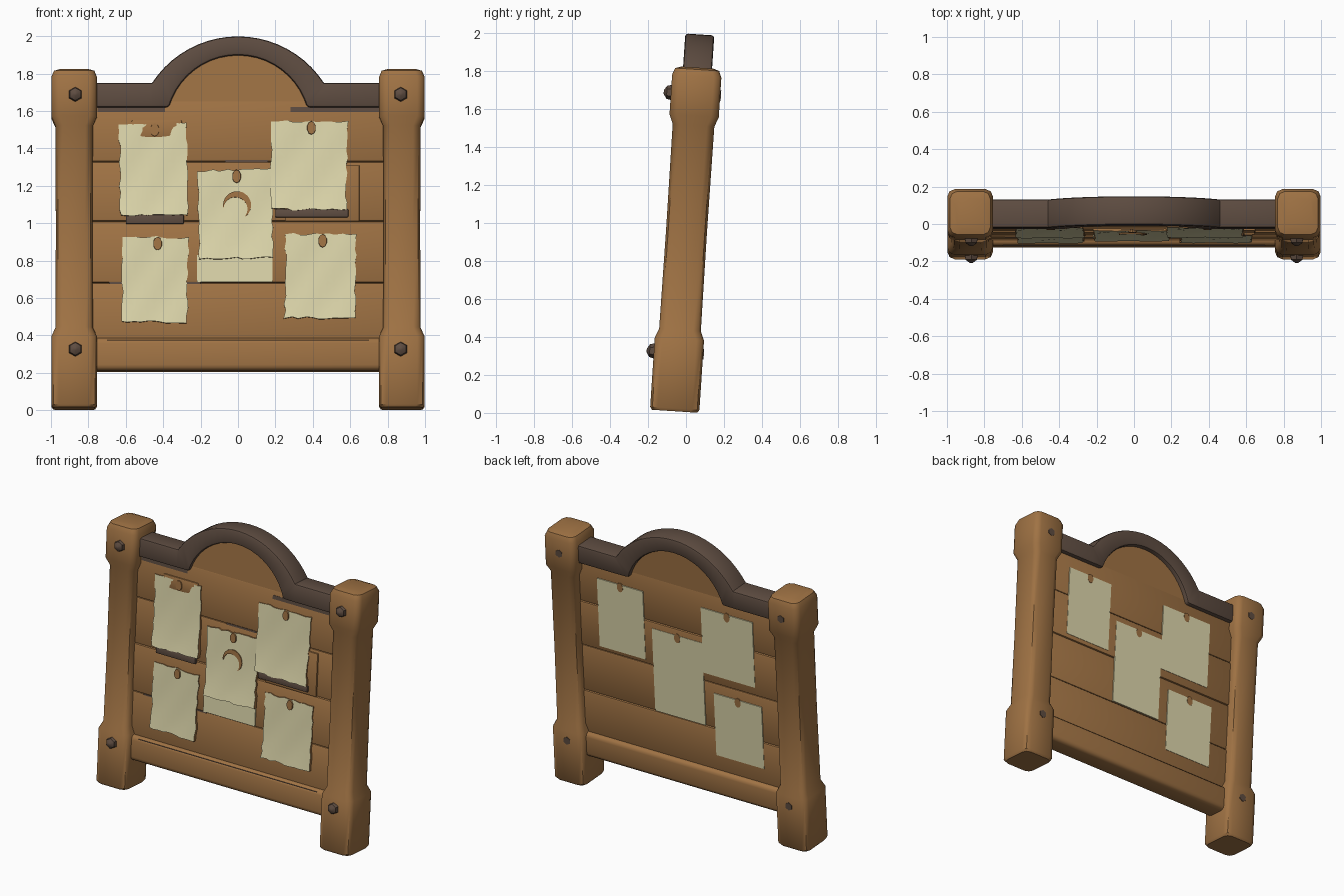
import bpy, bmesh, math, random
from mathutils import Matrix

if "Cube" in bpy.data.objects:
    bpy.data.objects.remove(bpy.data.objects["Cube"])

random.seed(4)
LEAN = Matrix.Translation((0, -0.06, 0.0087)) @ Matrix.Rotation(math.radians(-3.78), 4, 'X')


def material(name, rgb):
    m = bpy.data.materials.new(name)
    m.diffuse_color = (*rgb, 1)
    m.use_nodes = True
    m.node_tree.nodes["Principled BSDF"].inputs["Base Color"].default_value = m.diffuse_color
    return m


WOOD = material("warm_wood", (0.352, 0.171, 0.058))
DARK = material("dark_wood", (0.112, 0.073, 0.053))
PAPER = material("old_paper", (0.73, 0.68, 0.41))


def finish(bm, name, *mats):
    """Lean the part back with the whole board and link it."""
    bmesh.ops.recalc_face_normals(bm, faces=bm.faces)
    if len(mats) > 1:  # second material on the sides and back
        bm.normal_update()
        for f in bm.faces:
            f.material_index = 0 if f.normal.y < -0.5 else 1
    me = bpy.data.meshes.new(name)
    bm.to_mesh(me)
    bm.free()
    me.transform(LEAN)
    for m in mats:
        me.materials.append(m)
    ob = bpy.data.objects.new(name, me)
    bpy.context.collection.objects.link(ob)
    return ob


def box(name, x0, x1, y0, y1, z0, z1, mat, bevel=0.0, seg=2):
    bm = bmesh.new()
    bmesh.ops.create_cube(bm, size=1)
    for v in bm.verts:
        v.co = ((x0 + x1) / 2 + v.co.x * (x1 - x0), (y0 + y1) / 2 + v.co.y * (y1 - y0),
                (z0 + z1) / 2 + v.co.z * (z1 - z0))
    if bevel:
        bmesh.ops.bevel(bm, geom=bm.edges[:], offset=bevel, segments=seg, profile=0.5, affect='EDGES')
    return finish(bm, name, mat)


def strip(name, inner, outer, y0, y1, mat, bevel=0.0):
    """Extrude the band between two matching x-z lines."""
    bm = bmesh.new()
    a = [bm.verts.new((x, y0, z)) for x, z in inner]
    b = [bm.verts.new((x, y0, z)) for x, z in outer]
    faces = [bm.faces.new((a[i], a[i + 1], b[i + 1], b[i])) for i in range(len(a) - 1)]
    ext = bmesh.ops.extrude_face_region(bm, geom=faces, use_keep_orig=True)
    for v in ext["geom"]:
        if isinstance(v, bmesh.types.BMVert):
            v.co.y = y1
    bmesh.ops.recalc_face_normals(bm, faces=bm.faces)
    if bevel:
        sharp = [e for e in bm.edges if len(e.link_faces) == 2 and e.calc_face_angle() > 1.0]
        bmesh.ops.bevel(bm, geom=sharp, offset=bevel, segments=2, profile=0.5, affect='EDGES')
    return finish(bm, name, mat)


def arc(cx, cz, r, a0, a1, n):
    return [(cx + r * math.cos(math.radians(a0 + (a1 - a0) * i / n)),
             cz + r * math.sin(math.radians(a0 + (a1 - a0) * i / n))) for i in range(n + 1)]


def post(name, cx):
    """Square post with thick rounded blocks at foot and head."""
    levels = [(0, .112, .12), (.015, .122, .13), (.38, .122, .13), (.43, .1, .11), (.95, .098, .108),
              (1.51, .1, .11), (1.56, .122, .13), (1.77, .122, .13), (1.805, .108, .116), (1.815, .08, .085)]
    bm = bmesh.new()
    rings = []
    for z, hx, hy in levels:
        c = 0.04
        ring = []
        for k, (sx, sy) in enumerate(((1, 1), (-1, 1), (-1, -1), (1, -1))):
            for j in range(3):
                a = math.radians(90 * k + 45 * j)
                ring.append(bm.verts.new((cx + sx * (hx - c) + c * math.cos(a),
                                          sy * (hy - c) + c * math.sin(a), z)))
        rings.append(ring)
    for r, s in zip(rings, rings[1:]):
        for i in range(12):
            bm.faces.new((r[i], r[(i + 1) % 12], s[(i + 1) % 12], s[i]))
    bm.faces.new(rings[0])
    bm.faces.new(rings[-1])
    finish(bm, name, WOOD)


def stud(name, x, z, y0, y1, r0, r1, mat, sides=6, stretch=1):
    """Short peg pointing along y, from y0 (radius r0) to y1 (radius r1)."""
    bm = bmesh.new()
    bmesh.ops.create_cone(bm, cap_ends=True, segments=sides, radius1=r0, radius2=r1, depth=1)
    for v in bm.verts:
        px, py, pz = v.co
        v.co = (x + px, y0 + (pz + 0.5) * (y1 - y0), z + py * stretch)
    finish(bm, name, mat)


def paper(name, x0, x1, z0, z1, curl, skew=0.0):
    """Ragged sheet whose lower edge curls off the board; brown at its sides."""
    nx, nz = 10, 12
    bm = bmesh.new()
    grid = []
    for j in range(nz + 1):
        t = j / nz
        row = []
        for i in range(nx + 1):
            s = i / nx
            edge = i in (0, nx) or j in (0, nz)
            wob = random.uniform(-.006, .006) if edge else 0
            y = -0.059 - curl * t ** 3 - 0.004 * math.sin(5 * s + 4 * t) ** 2
            row.append(bm.verts.new((x0 + (x1 - x0) * s + wob + skew * t, y,
                                     z1 + (z0 - z1) * t + wob + skew * (s - .5))))
        grid.append(row)
    faces = [bm.faces.new((grid[j][i], grid[j][i + 1], grid[j + 1][i + 1], grid[j + 1][i]))
             for j in range(nz) for i in range(nx)]
    ext = bmesh.ops.extrude_face_region(bm, geom=faces, use_keep_orig=True)
    for v in ext["geom"]:
        if isinstance(v, bmesh.types.BMVert):
            v.co.y = -0.045
    finish(bm, name, PAPER, WOOD)
    # brown tack notch at the top edge
    stud(name + "_tack", (x0 + x1) / 2 + .01, z1 - .035, -0.05, -0.069, .025, .023, WOOD, 10, 1.5)


# Posts with dark studs in front and flat peg ends behind
for side, s in (("left", -1), ("right", 1)):
    post(side + "_post", s * 0.876)
    for part, z in (("lower", 0.31), ("upper", 1.675)):
        stud(f"{side}_{part}_stud", s * .87, z, -.12, -.152, .042, .034, DARK)
        stud(f"{side}_{part}_stud_tip", s * .87, z, -.152, -.168, .034, .01, DARK)
        stud(f"{side}_{part}_peg_end", s * .87, z, .125, .134, .028, .028, DARK)

# Bottom rail and plank panel
box("bottom_rail", -.8, .8, -.08, .08, .2, .375, WOOD, .03, 3)
edges = [.34, .67, 1.0, 1.32, 1.65]
for i in range(4):
    d = .004 * (i % 2)
    box(f"plank_{i + 1}", -.82, .82, -.05 - d, .05 - d, edges[i], edges[i + 1], WOOD, .012)

# Rounded board filling the arch
top = arc(0, 1.505, .41, 165, 15, 24)
strip("arch_board", [(x, 1.58) for x, z in top], top, -.052, .045, WOOD)

# Dark top rail rising into the arch
lower = [(-.8, 1.61), (-.46, 1.61)] + arc(0, 1.505, .384, 164, 16, 20) + [(.46, 1.61), (.8, 1.61)]
upper = [(-.8, 1.74), (-.47, 1.74)] + arc(0, 1.442, .548, 147, 33, 20) + [(.47, 1.74), (.8, 1.74)]
strip("arched_top_rail", lower, upper, -.075, .078, DARK, .014)

# Dark gaps between planks
for i, (x0, x1, z0, z1) in enumerate([(-.75, -.39, 1.585, 1.612), (.28, .77, 1.585, 1.612),
                                      (-.07, .16, 1.315, 1.328), (-.69, -.2, .664, .674)]):
    box(f"dark_gap_{i + 1}", x0, x1, -.056, -.048, z0, z1, DARK)
box("rail_groove", -.7, .7, -.0803, -.076, .359, .363, DARK)

# Pinned papers: x0, x1, z0, z1, curl, skew
SHEETS = {"upper_left_paper": (-.635, -.275, 1.03, 1.525, .022, .006),
          "upper_right_paper": (.18, .585, 1.06, 1.535, .022, -.006),
          "lower_left_paper": (-.615, -.265, .46, .915, .012, -.008),
          "lower_right_paper": (.255, .63, .48, .93, .012, -.006),
          "middle_paper": (-.215, .18, .80, 1.275, .024, .008)}
for name, spec in SHEETS.items():
    paper(name, *spec)
box("middle_paper_lower_flap", -.22, .185, -.062, -.045, .675, .82, PAPER)
box("upper_left_paper_shadow", -.60, -.29, -.075, -.045, .985, 1.035, DARK, .006)
box("upper_right_paper_shadow", .20, .59, -.075, -.045, 1.02, 1.065, DARK, .006)
box("upper_right_backing", .25, .65, -.062, -.045, 1.0, 1.30, WOOD, .006)
box("upper_left_backing", -.57, -.30, -.062, -.045, 1.45, 1.54, WOOD, .006)

# Crescent mark on the middle paper
n = 18
out = arc(-.005, 1.085, .075, -55, 190, n)
inn = [(-.005 + (x + .005) * k, 1.085 + (z - 1.085) * k)
       for i, (x, z) in enumerate(out) for k in [1 - .45 * math.sin(math.pi * (i + .3) / (n + .6))]]
strip("crescent_mark", inn, out, -.069, -.061, WOOD)

# Paper marks showing on the back
for name, (x0, x1, z0, z1, _, _) in SHEETS.items():
    if name != "lower_left_paper":
        z0 = .675 if name == "middle_paper" else z0
        box(name + "_back", -x1, -x0, .044, .0525, z0, z1, PAPER)
        stud(name + "_back_notch", -(x0 + x1) / 2, z1 - .02, .048, .0535, .024, .024, WOOD, 10, 1.4)

# Smooth shading with sharp corners kept
bpy.ops.object.select_all(action='SELECT')
bpy.context.view_layer.objects.active = bpy.context.selectable_objects[0]
bpy.ops.object.shade_smooth_by_angle(angle=math.radians(40))
